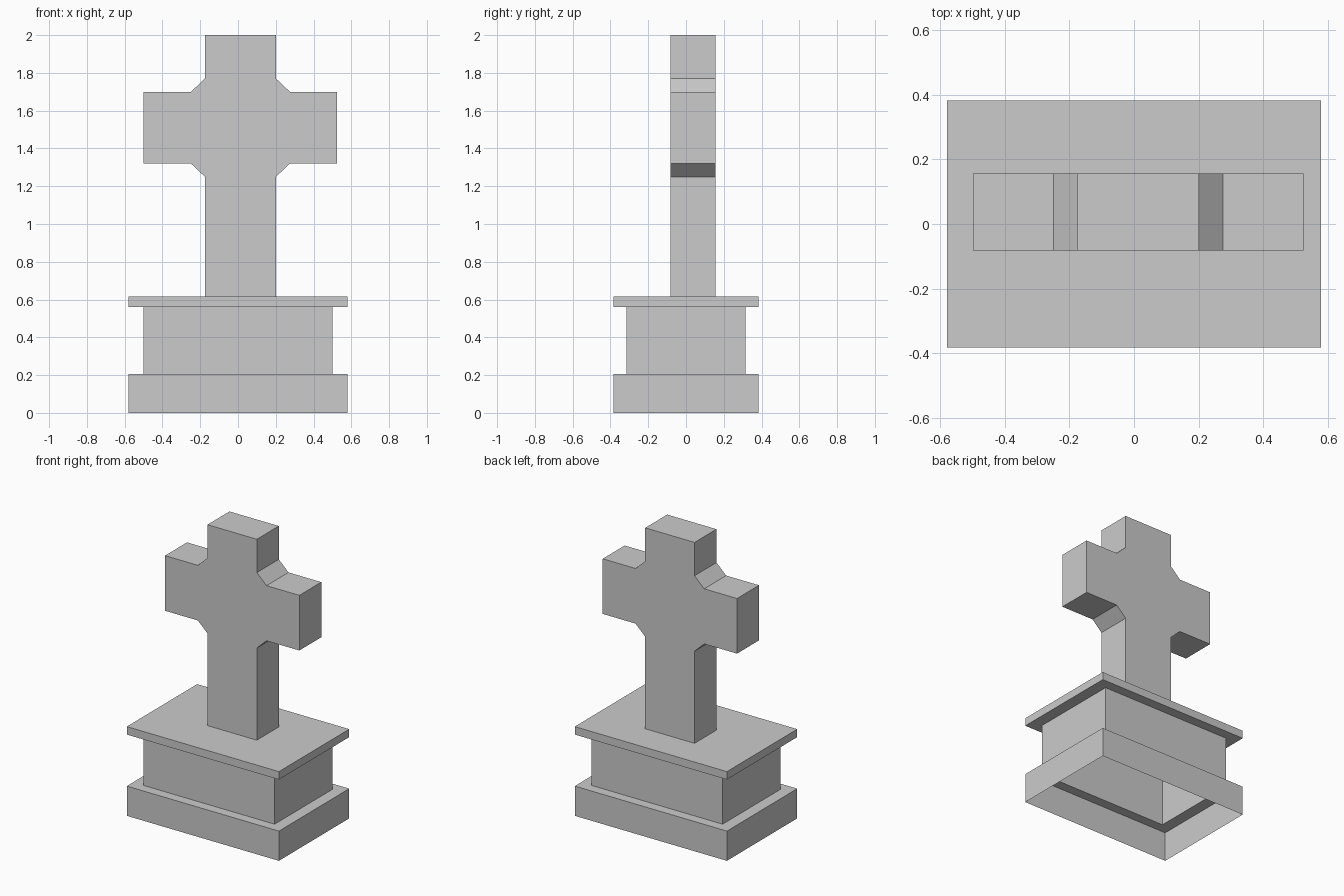
import bpy, bmesh

if "Cube" in bpy.data.objects:
    bpy.data.objects.remove(bpy.data.objects["Cube"])


def finish(bm, name):
    bmesh.ops.recalc_face_normals(bm, faces=bm.faces)
    mesh = bpy.data.meshes.new(name)
    bm.to_mesh(mesh)
    bm.free()
    obj = bpy.data.objects.new(name, mesh)
    bpy.context.collection.objects.link(obj)
    return obj


# Stepped pedestal: a rectangular shell, open underneath (half width, half depth, z)
steps = [(0.58, 0.383, 0.0), (0.58, 0.383, 0.205),
         (0.5, 0.315, 0.205), (0.5, 0.315, 0.56),
         (0.58, 0.383, 0.56), (0.58, 0.383, 0.615)]
bm = bmesh.new()
rings = [[bm.verts.new((sx * w, sy * d, z))
          for sx, sy in ((-1, -1), (1, -1), (1, 1), (-1, 1))]
         for w, d, z in steps]
for low, high in zip(rings, rings[1:]):
    for i in range(4):
        j = (i + 1) % 4
        bm.faces.new((low[i], low[j], high[j], high[i]))
bm.faces.new(rings[-1])
finish(bm, "pedestal")

# Cross: mirrored half outline with chamfered inner corners, extruded in depth
CENTRE_X, FRONT_Y, BACK_Y = 0.013, -0.082, 0.157
half = [(0.188, 0.615), (0.188, 1.25), (0.262, 1.32), (0.512, 1.32),
        (0.512, 1.70), (0.262, 1.70), (0.188, 1.77), (0.188, 2.0)]
outline = half + [(-x, z) for x, z in reversed(half)]
bm = bmesh.new()
front = [bm.verts.new((CENTRE_X + x, FRONT_Y, z)) for x, z in outline]
back = [bm.verts.new((CENTRE_X + x, BACK_Y, z)) for x, z in outline]
bm.faces.new(front)
bm.faces.new(back[::-1])
# The last side, resting on the pedestal, stays open
for i in range(len(outline) - 1):
    bm.faces.new((front[i], back[i], back[i + 1], front[i + 1]))
finish(bm, "cross")
